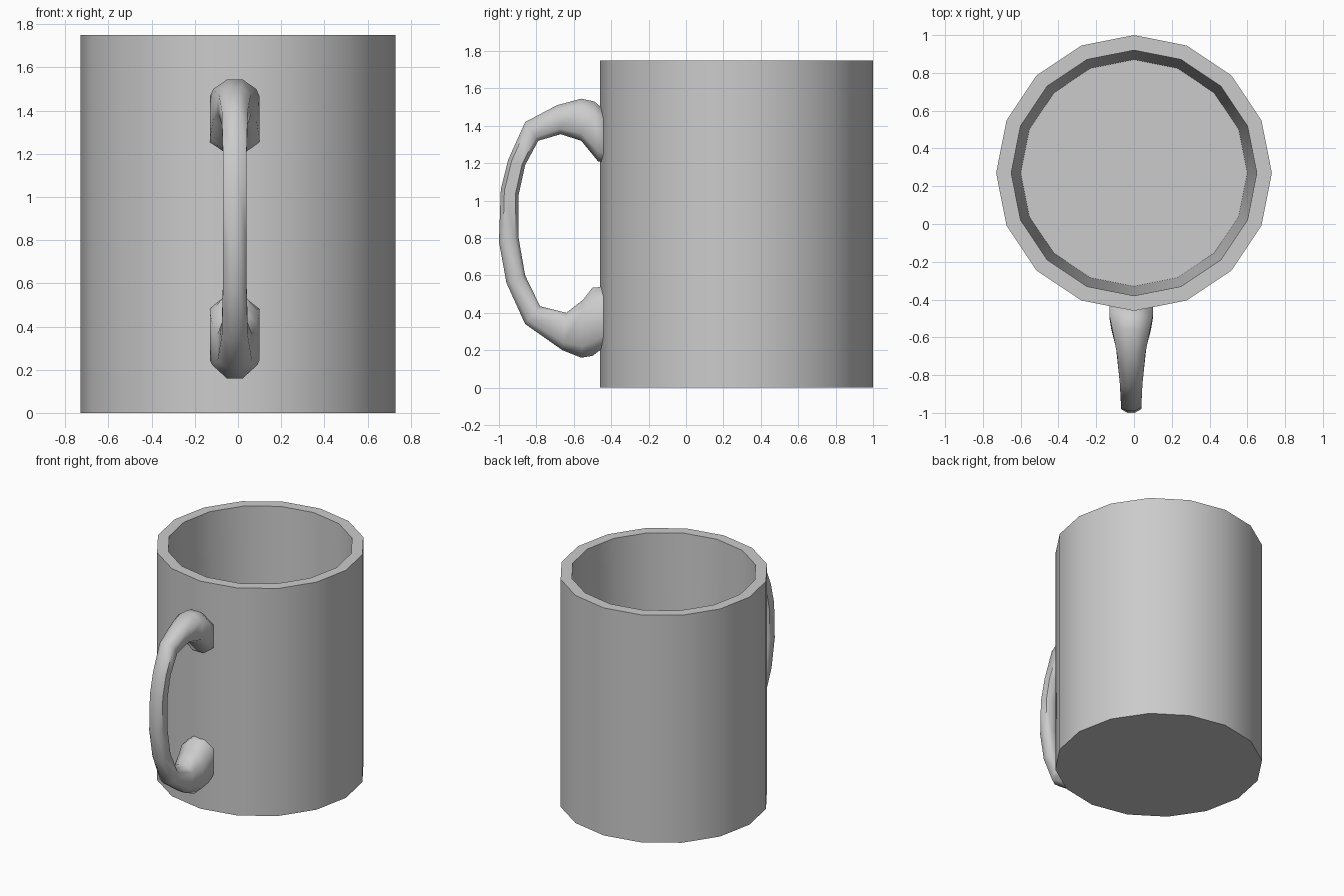
import bpy, bmesh, math

cube = bpy.data.objects.get("Cube")
if cube:
    bpy.data.objects.remove(cube, do_unlink=True)

grey = bpy.data.materials.new("plain grey")
grey.use_nodes = True
COLOUR = (0.6, 0.6, 0.6, 1)
grey.diffuse_color = COLOUR
grey.node_tree.nodes["Principled BSDF"].inputs["Base Color"].default_value = COLOUR


def loft(name, rings, angle):
    """Skin a list of equal-length point rings, cap both ends, shade smooth."""
    bm = bmesh.new()
    loops = [[bm.verts.new(p) for p in ring] for ring in rings]
    n = len(loops[0])
    for a, b in zip(loops, loops[1:]):
        for i in range(n):
            j = (i + 1) % n
            bm.faces.new((a[i], a[j], b[j], b[i]))
    bm.faces.new(loops[0])
    bm.faces.new(loops[-1])
    bmesh.ops.recalc_face_normals(bm, faces=bm.faces)
    mesh = bpy.data.meshes.new(name)
    bm.to_mesh(mesh)
    bm.free()
    mesh.materials.append(grey)
    obj = bpy.data.objects.new(name, mesh)
    bpy.context.collection.objects.link(obj)
    bpy.ops.object.select_all(action="DESELECT")
    obj.select_set(True)
    bpy.context.view_layer.objects.active = obj
    bpy.ops.object.shade_smooth_by_angle(angle=math.radians(angle))
    return obj


# Cup: sixteen-sided, slightly tapered inside
SIDES = 16
CENTRE_Y = 0.27


def circle(radius, z):
    steps = [2 * math.pi * i / SIDES for i in range(SIDES)]
    return [(radius * math.cos(t), CENTRE_Y + radius * math.sin(t), z) for t in steps]


profile = [(0.73, 0), (0.73, 1.75), (0.65, 1.75), (0.6, 0.1)]
loft("cup", [circle(r, z) for r, z in profile], 30)

# Handle: eight-sided sections given as outer (y, z), inner (y, z), half width
HANDLE_X = -0.015
sections = [
    ((-0.42, 1.47), (-0.42, 1.20), 0.115),
    ((-0.49, 1.53), (-0.47, 1.21), 0.115),
    ((-0.56, 1.545), (-0.56, 1.32), 0.10),
    ((-0.69, 1.51), (-0.67, 1.355), 0.075),
    ((-0.86, 1.42), (-0.79, 1.32), 0.06),
    ((-0.95, 1.22), (-0.86, 1.19), 0.055),
    ((-0.99, 1.06), (-0.895, 1.03), 0.055),
    ((-1.0, 0.78), (-0.895, 0.80), 0.055),
    ((-0.96, 0.56), (-0.86, 0.60), 0.055),
    ((-0.86, 0.34), (-0.78, 0.435), 0.06),
    ((-0.66, 0.20), (-0.64, 0.40), 0.08),
    ((-0.56, 0.16), (-0.55, 0.47), 0.105),
    ((-0.50, 0.17), (-0.50, 0.535), 0.115),
    ((-0.42, 0.23), (-0.42, 0.54), 0.115),
]
# Octagon corners: fraction of width, fraction from outer to inner edge
octagon = [(0.35, 0), (1, 0.2), (1, 0.82), (0.4, 1)]
octagon += [(-w, t) for w, t in reversed(octagon)]


def section(outer, inner, half):
    return [(HANDLE_X + half * w,
             outer[0] + (inner[0] - outer[0]) * t,
             outer[1] + (inner[1] - outer[1]) * t) for w, t in octagon]


loft("handle", [section(*s) for s in sections], 60)
